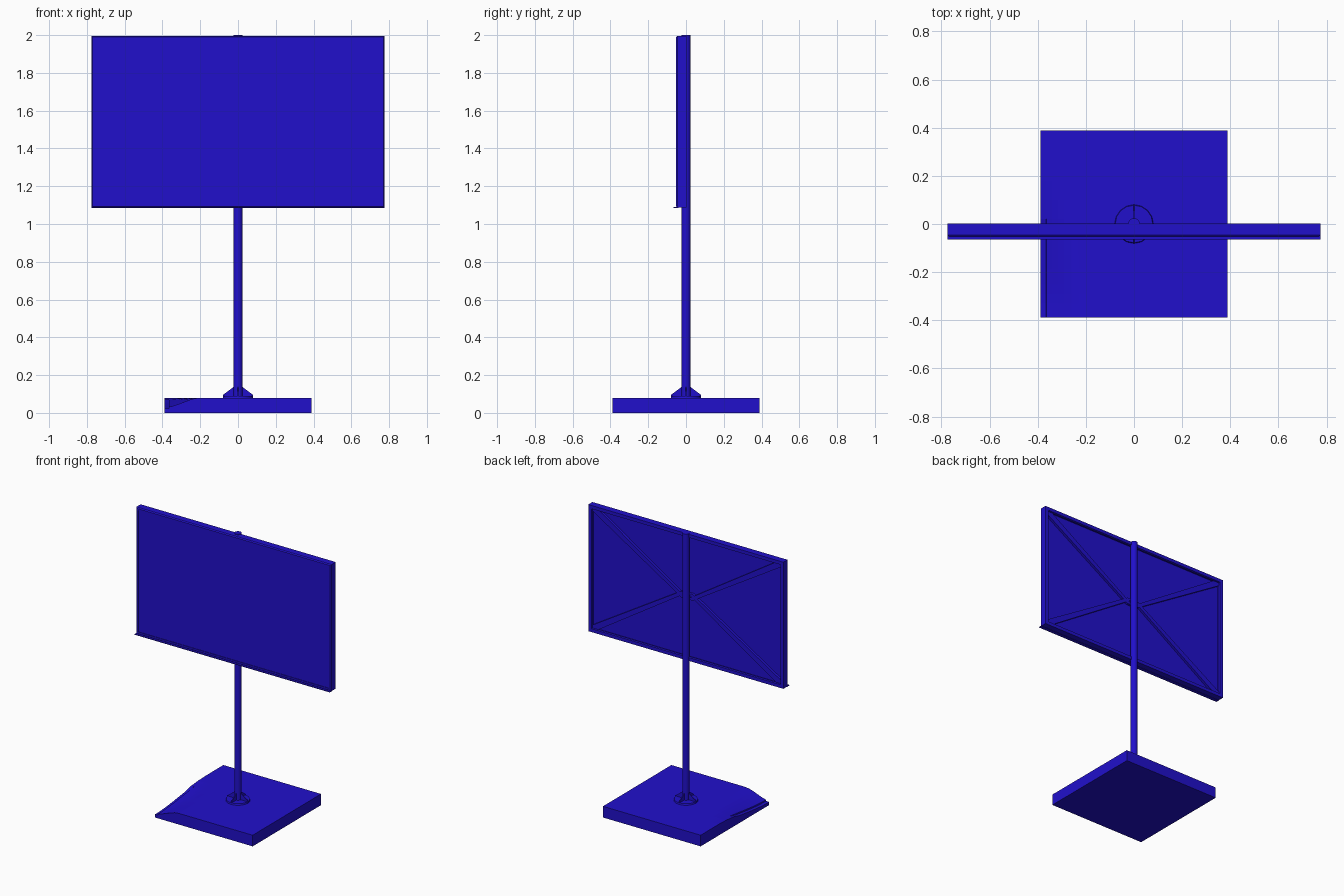
import bpy, bmesh, math
from mathutils import Vector, Matrix

if "Cube" in bpy.data.objects:
    bpy.data.objects.remove(bpy.data.objects["Cube"])

blue = bpy.data.materials.new("blue_paint")
blue.diffuse_color = (0.015, 0.005, 0.6, 1)
blue.use_nodes = True
blue.node_tree.nodes["Principled BSDF"].inputs["Base Color"].default_value = blue.diffuse_color


def finish(name, bm):
    bmesh.ops.recalc_face_normals(bm, faces=bm.faces)
    me = bpy.data.meshes.new(name)
    bm.to_mesh(me)
    bm.free()
    ob = bpy.data.objects.new(name, me)
    bpy.context.collection.objects.link(ob)
    me.materials.append(blue)
    return ob


def box(name, lo, hi):
    bm = bmesh.new()
    lo, hi = Vector(lo), Vector(hi)
    m = Matrix.Translation((lo + hi) / 2) @ Matrix.Diagonal((*(hi - lo), 1))
    bmesh.ops.create_cube(bm, size=1, matrix=m)
    return finish(name, bm)


def prism(name, pts, thick):
    """Extrude a closed outline of 3D points along a vector."""
    bm = bmesh.new()
    f = bm.faces.new([bm.verts.new(p) for p in pts])
    g = bmesh.ops.extrude_face_region(bm, geom=[f])["geom"]
    bmesh.ops.translate(bm, vec=thick, verts=[v for v in g if isinstance(v, bmesh.types.BMVert)])
    return finish(name, bm)


def tube(name, r1, r2, z0, z1, n):
    bm = bmesh.new()
    bmesh.ops.create_cone(bm, cap_ends=True, segments=n, radius1=r1, radius2=r2,
                          depth=z1 - z0, matrix=Matrix.Translation((0, 0, (z0 + z1) / 2)))
    ob = finish(name, bm)
    bpy.context.view_layer.objects.active = ob
    ob.select_set(True)
    bpy.ops.object.shade_smooth_by_angle(angle=math.radians(40))
    ob.select_set(False)


# Base slab with a worn, sagging front-left corner
B, H = 0.388, 0.08
xs = [-B, -0.366, -0.364, -0.34, -0.315, -0.29, -0.26, -0.23, -0.2, B]
ys = [-B, -0.36, -0.331, -0.329, -0.29, -0.251, -0.249, -0.19, -0.126, -0.124,
      -0.05, 0.02, 0.1, 0.18, B]


def top_z(x, y):
    u, v = (x + B) / 0.19, (y + B) / 0.57
    d = max(0.0, 1 - math.hypot(u, v))
    z = H - 0.05 * d * d * (3 - 2 * d)
    return z - (0.008 if x < -0.365 and d > 0.3 else 0)


bm = bmesh.new()
grid = [[bm.verts.new((x, y, top_z(x, y))) for x in xs] for y in ys]
for a, b in zip(grid, grid[1:]):
    for i in range(len(xs) - 1):
        bm.faces.new((a[i], a[i + 1], b[i + 1], b[i]))
geo = bmesh.ops.extrude_face_region(bm, geom=bm.faces[:])["geom"]
for v in geo:
    if isinstance(v, bmesh.types.BMVert):
        v.co.z = 0
finish("base", bm)

# Pole, foot flange and four gusset fins
tube("pole", 0.024, 0.024, 0.07, 2.0, 16)
tube("foot_flange", 0.082, 0.078, 0.075, 0.09, 16)
for k in range(4):
    fin = prism("foot_fin", [(0.015, -0.003, 0.085), (0.08, -0.003, 0.085),
                             (0.08, -0.003, 0.095), (0.024, -0.003, 0.137),
                             (0.015, -0.003, 0.137)], (0, 0.006, 0))
    fin.rotation_euler.z = k * math.pi / 2

# Sign board
W, Z0, Z1 = 0.775, 1.087, 1.996
C = (Z0 + Z1) / 2
box("sign_board", (-W + 0.01, -0.049, Z0 + 0.01), (W - 0.01, -0.03, Z1 - 0.01))

# Mitred frame: a cross-section (inset, y) swept round the rectangle
section = [(0, 0.002), (0, -0.045), (0.006, -0.053), (0.018, -0.053), (0.018, -0.016),
           (0.024, -0.016), (0.024, 0.002)]
bm = bmesh.new()
rings = []
for sx, sz in ((-1, -1), (1, -1), (1, 1), (-1, 1)):
    rings.append([bm.verts.new((sx * (W - d), y, C + sz * ((Z1 - Z0) / 2 - d))) for d, y in section])
n = len(section)
for k in range(4):
    a, b = rings[k], rings[(k + 1) % 4]
    for i in range(n):
        j = (i + 1) % n
        bm.faces.new((a[i], a[j], b[j], b[i]))
finish("sign_frame", bm)
box("bottom_lip", (-W, -0.065, Z0 - 0.002), (W, -0.04, Z0 + 0.003))

# Diagonal braces from each corner to the pole
hx, hz, w = W - 0.02, (Z1 - Z0) / 2 - 0.02, 0.045
for sx in (-1, 1):
    for sz in (-1, 1):
        pts = [(0, -w / 2), (hx - w, hz), (hx, hz), (hx, hz - w / 2), (w, -w / 2)]
        prism("brace", [(sx * x, -0.032, C + sz * z) for x, z in pts], (0, 0.02, 0))
